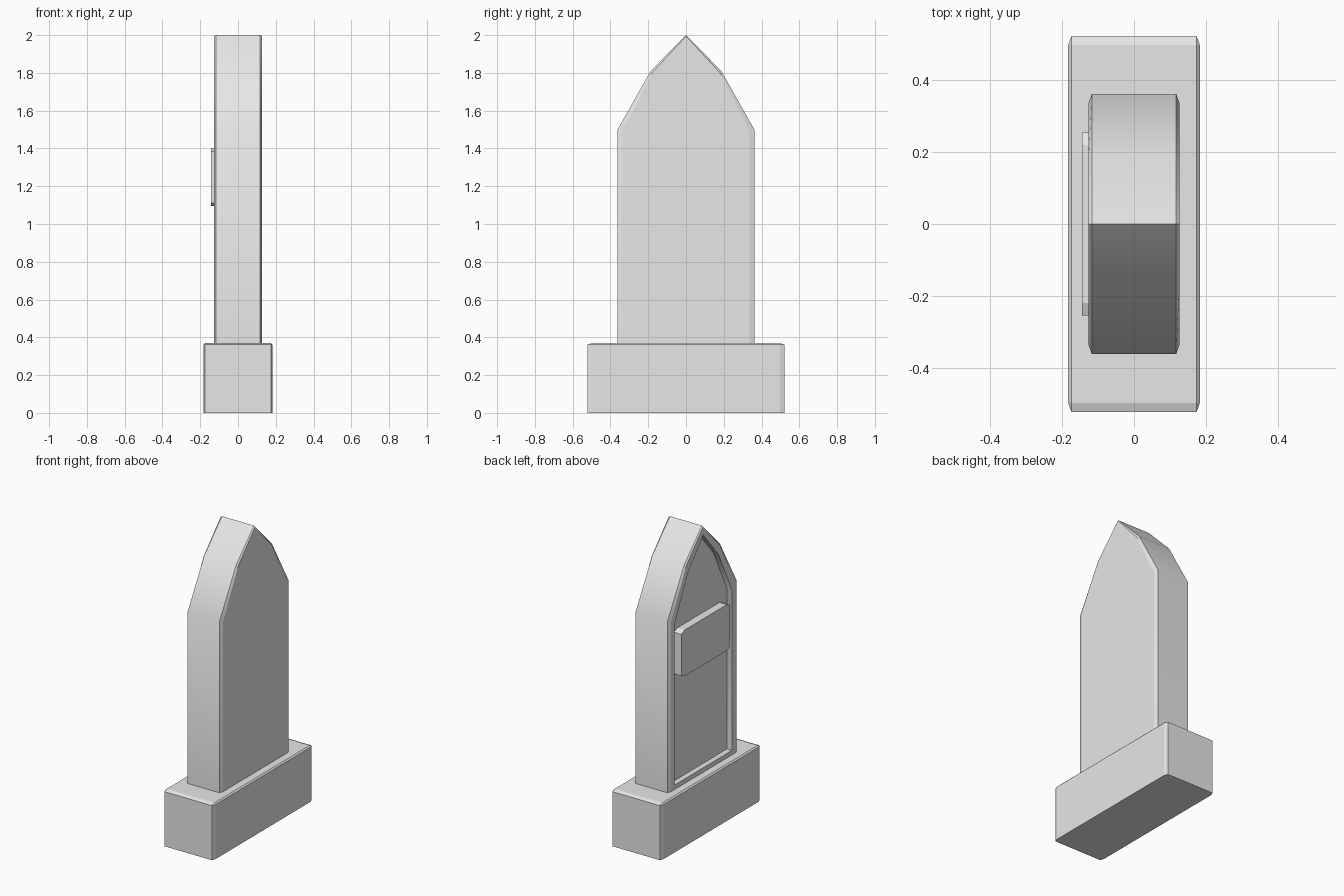
import bpy
import bmesh
import math

cube = bpy.data.objects.get("Cube")
if cube:
    bpy.data.objects.remove(cube, do_unlink=True)

stone = bpy.data.materials.new("pale grey stone")
stone.use_nodes = True
grey = (0.8, 0.8, 0.8, 1)
stone.diffuse_color = grey
stone.node_tree.nodes["Principled BSDF"].inputs["Base Color"].default_value = grey


def finish(bm, name):
    bmesh.ops.recalc_face_normals(bm, faces=bm.faces)
    mesh = bpy.data.meshes.new(name)
    bm.to_mesh(mesh)
    bm.free()
    mesh.materials.append(stone)
    obj = bpy.data.objects.new(name, mesh)
    bpy.context.collection.objects.link(obj)
    return obj


def pointed_arch(half, foot, shoulder, mid_half, mid, apex):
    """Symmetric pointed outline as (y, z) pairs, from foot to foot."""
    side = [(-half, foot), (-half, shoulder), (-mid_half, mid)]
    return side + [(0, apex)] + [(-y, z) for y, z in reversed(side)]


def loft(layers, name):
    """Join matching outlines placed along x and cap both ends."""
    bm = bmesh.new()
    rings = [[bm.verts.new((x, y, z)) for y, z in outline] for x, outline in layers]
    for a, b in zip(rings, rings[1:]):
        for i in range(len(a)):
            j = (i + 1) % len(a)
            bm.faces.new((a[i], a[j], b[j], b[i]))
    bm.faces.new(rings[0])
    bm.faces.new(rings[-1])
    return finish(bm, name)


# Plinth: bevelled on all but its bottom edges, then stretched to size
bm = bmesh.new()
bmesh.ops.create_cube(bm, size=1)
upper = [e for e in bm.edges if any(v.co.z > 0 for v in e.verts)]
bmesh.ops.bevel(bm, geom=upper, offset=0.024, segments=1, affect='EDGES')
bmesh.ops.translate(bm, verts=bm.verts, vec=(0, 0, 0.5))
bmesh.ops.scale(bm, verts=bm.verts, vec=(0.366, 1.044, 0.37))
finish(bm, "plinth")

# Upright slab with chamfered rims and a recessed panel on its right face
outer = pointed_arch(0.362, 0.36, 1.5, 0.187, 1.81, 2.0)
rim = pointed_arch(0.337, 0.36, 1.49, 0.18, 1.8, 1.995)
recess = pointed_arch(0.3, 0.4, 1.46, 0.16, 1.75, 1.94)
slab = loft([(-0.09, recess), (-0.126, recess), (-0.126, rim), (-0.117, outer),
             (0.117, outer), (0.126, rim)], "upright_slab")
bpy.ops.object.select_all(action='DESELECT')
bpy.context.view_layer.objects.active = slab
slab.select_set(True)
bpy.ops.object.shade_smooth_by_angle(angle=math.radians(32))
for face in slab.data.polygons:
    if abs(face.normal.x) > 0.99:
        face.use_smooth = False

# Plaque with cut corners, set into the recess
plaque = [(-0.255, 1.11), (-0.255, 1.385), (-0.22, 1.4), (0.22, 1.4),
          (0.255, 1.385), (0.255, 1.11), (0.22, 1.095), (-0.22, 1.095)]
loft([(-0.144, plaque), (-0.085, plaque)], "plaque")
